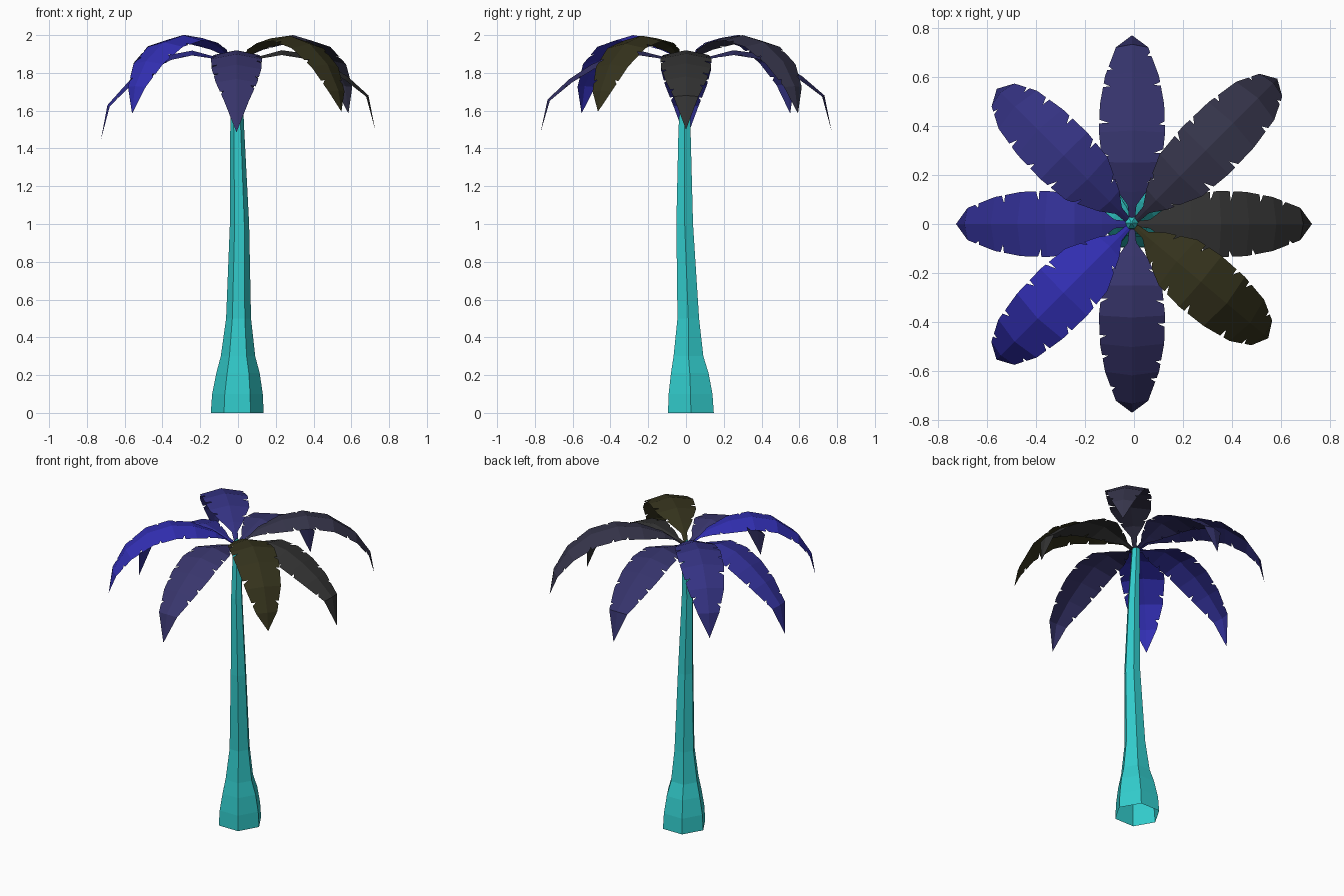
import bpy, bmesh, math, random
from mathutils import Vector

random.seed(4)
cube = bpy.data.objects.get("Cube")
if cube:
    bpy.data.objects.remove(cube, do_unlink=True)


def material(name, rgb):
    lin = [((c / 255 + 0.055) / 1.055) ** 2.4 for c in rgb] + [1.0]
    m = bpy.data.materials.new(name)
    m.use_nodes = True
    m.diffuse_color = lin
    m.node_tree.nodes["Principled BSDF"].inputs["Base Color"].default_value = lin
    return m


def finish(bm, name, mat):
    me = bpy.data.meshes.new(name)
    bm.to_mesh(me)
    bm.free()
    me.materials.append(mat)
    ob = bpy.data.objects.new(name, me)
    bpy.context.collection.objects.link(ob)


# Trunk: hexagonal rings as (z, radius, centre x, centre y), open at the foot
rings = [(0, .14, -.004, .026), (.1, .134, -.003, .024), (.21, .115, 0, .02),
         (.3, .091, 0, .013), (.5, .066, .003, .012), (1, .051, .008, -.007),
         (1.5, .037, -.004, -.008), (1.85, .027, -.01, .005), (1.88, .004, -.01, .005)]
bm = bmesh.new()
loops = []
for z, r, cx, cy in rings:
    angles = [math.tau * i / 6 for i in range(6)]
    loops.append([bm.verts.new((cx + r * math.cos(a), cy + r * math.sin(a), z)) for a in angles])
for low, high in zip(loops, loops[1:]):
    for i in range(6):
        j = (i + 1) % 6
        bm.faces.new((low[i], low[j], high[j], high[i]))
bm.faces.new(loops[-1])
finish(bm, "trunk", material("teal bark", (50, 204, 204)))

# Frond midribs as (distance, height), with a shared half width per station
LOW_ARC = [(.02, 1.85), (.075, 1.87), (.13, 1.888), (.25, 1.919), (.38, 1.899),
           (.5, 1.842), (.615, 1.765), (.73, 1.655), (.767, 1.49)]
HIGH_ARC = [(.02, 1.85), (.075, 1.895), (.13, 1.935), (.26, 1.984), (.4, 2.0),
            (.55, 1.963), (.685, 1.862), (.767, 1.73), (.79, 1.59)]
WIDTHS = [.012, .018, .06, .122, .135, .131, .11, .066, 0]
DROP = .21


def frond(name, degrees, reach, arc, lift, tip, mat):
    a = math.radians(degrees)
    out = Vector((math.cos(a), math.sin(a), 0))
    side = Vector((-math.sin(a), math.cos(a), 0))
    root = Vector((-.008, 0, 0))
    end = arc[-1][0]
    # The lift raises or lowers the outer part of the arc, the tip is set apart
    mid = [root + out * (r / end * reach) + Vector((0, 0, z + lift * (r / end) ** 3))
           for r, z in arc[:-1]]
    mid.append(root + out * reach + Vector((0, 0, tip)))
    down = []
    for i in range(len(mid)):
        tangent = mid[min(i + 1, len(mid) - 1)] - mid[max(i - 1, 0)]
        down.append(side.cross(tangent.normalized()))

    bm = bmesh.new()
    ribs = [bm.verts.new(p) for p in mid]
    for s in (1, -1):
        edge = [p + (side * s + d * DROP) * w for p, d, w in zip(mid, down, WIDTHS)]
        rim = [bm.verts.new(p) for p in edge[:-1]] + [ribs[-1]]
        for i in range(len(mid) - 1):
            loop = [ribs[i], ribs[i + 1]]
            if rim[i + 1] is not ribs[i + 1]:
                loop.append(rim[i + 1])
            # A narrow tear in the rim of each middle panel
            if 2 <= i <= 6:
                t = random.uniform(.25, .75)
                for u, depth in ((t + .07, 0), (t - .06, random.uniform(.18, .3)), (t - .06, 0)):
                    rim_point = edge[i].lerp(edge[i + 1], u)
                    loop.append(bm.verts.new(rim_point.lerp(mid[i].lerp(mid[i + 1], u), depth)))
            loop.append(rim[i])
            bm.faces.new(loop if s > 0 else loop[::-1])
    finish(bm, name, mat)


# Eight fronds, alternating low and high
FRONDS = [
    ("right_frond", 180, .718, LOW_ARC, -.03, 1.445, "deep blue", (50, 48, 150)),
    ("front_right_frond", 225, .782, HIGH_ARC, 0, 1.585, "bright blue", (50, 47, 180)),
    ("front_frond", 270, .77, LOW_ARC, .005, 1.485, "dusk blue", (56, 53, 108)),
    ("front_left_frond", 320, .725, HIGH_ARC, -.025, 1.595, "dark olive", (52, 50, 28)),
    ("left_frond", 0, .734, LOW_ARC, .03, 1.5, "charcoal", (51, 51, 51)),
    ("back_left_frond", 45, .838, HIGH_ARC, 0, 1.585, "slate", (54, 53, 75)),
    ("back_frond", 90, .77, LOW_ARC, .03, 1.495, "dusk violet", (53, 51, 107)),
    ("back_right_frond", 135, .78, HIGH_ARC, .01, 1.585, "night blue", (52, 50, 130)),
]
for name, degrees, reach, arc, lift, tip, colour, rgb in FRONDS:
    frond(name, degrees, reach, arc, lift, tip, material(colour, rgb))
